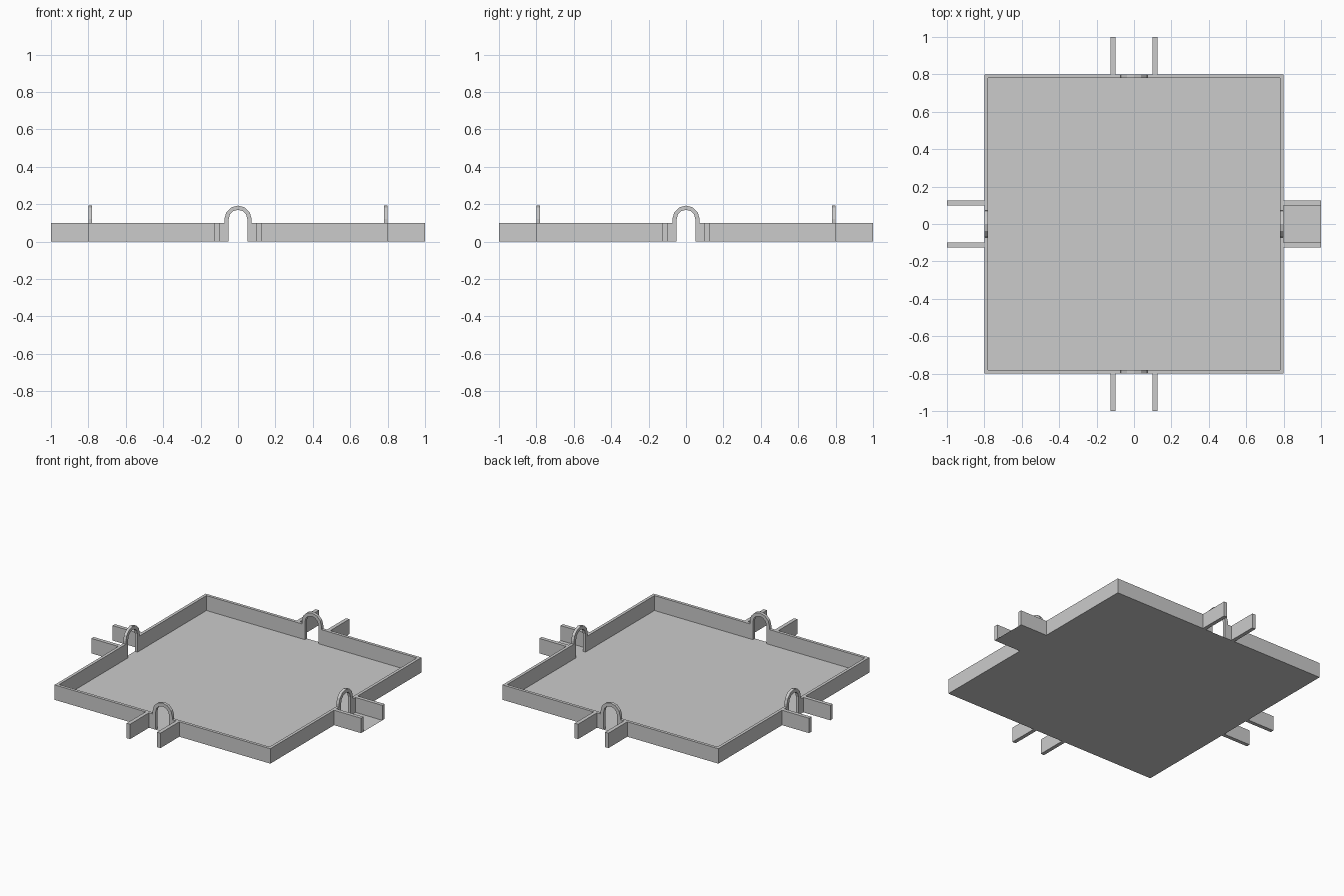
import bpy, bmesh
from math import cos, sin, pi, radians

if "Cube" in bpy.data.objects:
    bpy.data.objects.remove(bpy.data.objects["Cube"])

HALF, INNER, TOP = 0.8, 0.78, 0.1      # room half size, inner wall face, wall height
DOOR, RIM, SPRING = 0.05, 0.073, 0.12  # door half width, arch outer radius, arch centre height
SEGS = 6


def add_object(name, bm, turn=0):
    mesh = bpy.data.meshes.new(name)
    bm.to_mesh(mesh)
    bm.free()
    ob = bpy.data.objects.new(name, mesh)
    ob.rotation_euler.z = radians(turn)
    bpy.context.collection.objects.link(ob)
    return ob


def plate(name, x0, x1, y0, y1):
    bm = bmesh.new()
    bm.faces.new([bm.verts.new(p) for p in
                  ((x0, y0, 0), (x1, y0, 0), (x1, y1, 0), (x0, y1, 0))])
    return add_object(name, bm)


def arc(r, reverse=False):
    pts = [(r * cos(pi * i / SEGS), SPRING + r * sin(pi * i / SEGS)) for i in range(SEGS + 1)]
    return pts[::-1] if reverse else pts


def arched_wall(name, turn):
    # wall outline with doorway and raised arch, mitred at the corners
    outline = ([(-HALF, 0), (-DOOR, 0)] + arc(DOOR, True) + [(DOOR, 0), (HALF, 0), (HALF, TOP),
               (RIM, TOP)] + arc(RIM) + [(-RIM, TOP), (-HALF, TOP)])
    bm = bmesh.new()
    front = [bm.verts.new((x, -HALF, z)) for x, z in outline]
    back = [bm.verts.new((max(-INNER, min(INNER, x)), -INNER, z)) for x, z in outline]
    bm.faces.new(front)
    bm.faces.new(back[::-1])
    for i, (x, z) in enumerate(outline):
        j = (i + 1) % len(outline)
        on_floor = z == 0 and outline[j][1] == 0
        mitre = abs(x) == HALF and x == outline[j][0]
        if not (on_floor or mitre):
            bm.faces.new((front[i], back[i], back[j], front[j]))
    return add_object(name, bm, turn)


def passage_wall(name, side, turn):
    # short wall running outwards beside a doorway
    bm = bmesh.new()
    bmesh.ops.create_cube(bm, size=1)
    bmesh.ops.scale(bm, vec=(0.025, 0.2, TOP), verts=bm.verts)
    bmesh.ops.translate(bm, vec=(side * 0.1125, -0.9, TOP / 2), verts=bm.verts)
    return add_object(name, bm, turn)


# floors
plate("room_floor", -HALF, HALF, -HALF, HALF)
plate("right_passage_floor", HALF, 1.0, -0.1, 0.1)

# four walls, each with an arch and a pair of passage walls
for label, turn in (("front", 0), ("right", 90), ("back", 180), ("left", 270)):
    arched_wall(label + "_arched_wall", turn)
    for side, hand in ((-1, "a"), (1, "b")):
        passage_wall(f"{label}_passage_wall_{hand}", side, turn)
